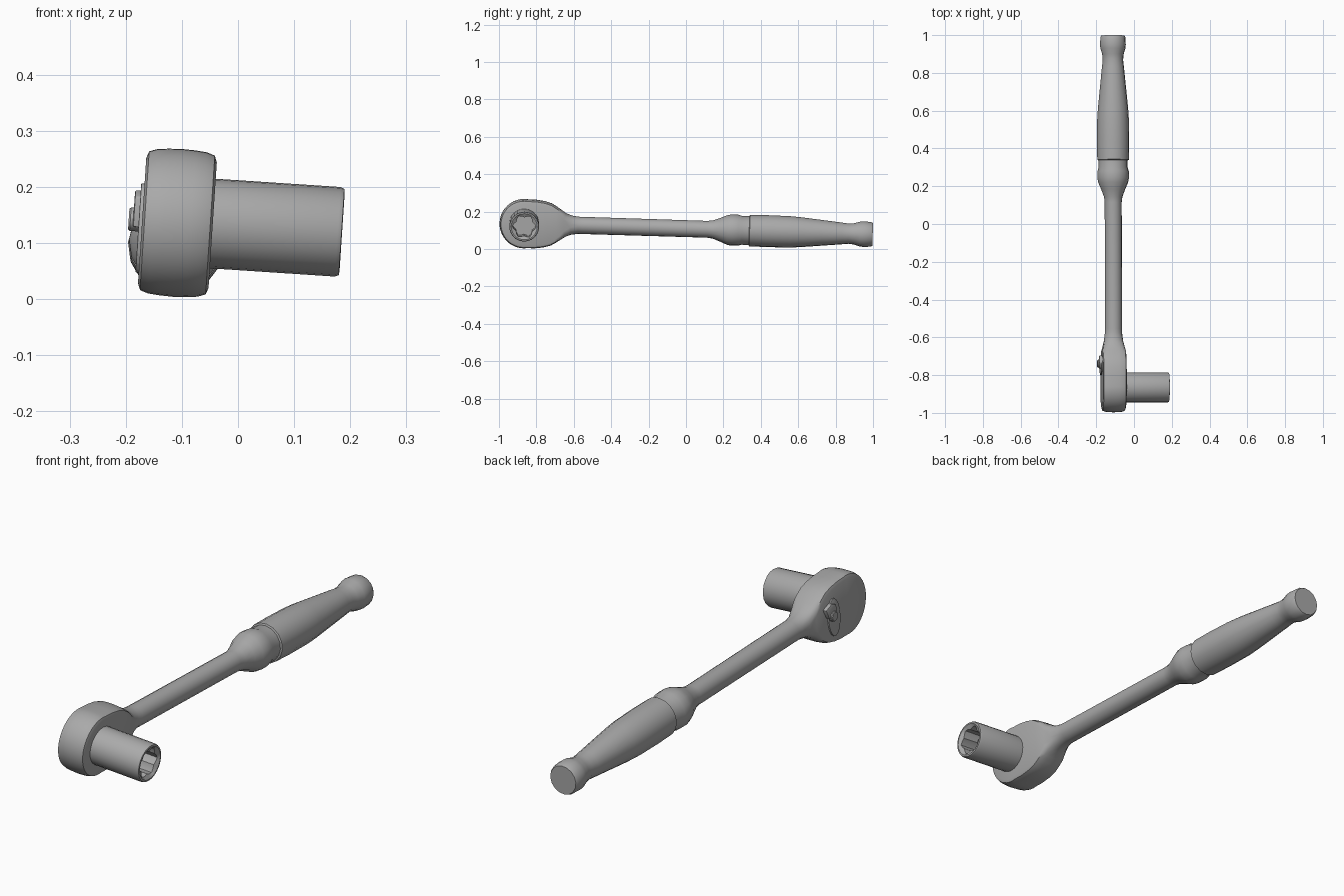
import bpy, bmesh, math
from mathutils import Matrix

if "Cube" in bpy.data.objects:
    bpy.data.objects.remove(bpy.data.objects["Cube"])

# Tool frame: origin at head centre, handle along +y, drive along +x
FRAME = (Matrix.Translation((-0.108, -0.865, 0.136))
         @ Matrix.Rotation(0.066, 4, 'Y') @ Matrix.Rotation(-0.031, 4, 'X'))

steel = bpy.data.materials.new("grey steel")
steel.diffuse_color = (0.4, 0.4, 0.4, 1)
steel.use_nodes = True
steel.node_tree.nodes["Principled BSDF"].inputs["Base Color"].default_value = steel.diffuse_color


def finish(name, bm, angle=35):
    bmesh.ops.remove_doubles(bm, verts=bm.verts, dist=0.0004)
    bmesh.ops.recalc_face_normals(bm, faces=bm.faces)
    me = bpy.data.meshes.new(name)
    bm.to_mesh(me)
    bm.free()
    ob = bpy.data.objects.new(name, me)
    bpy.context.collection.objects.link(ob)
    me.materials.append(steel)
    ob.matrix_world = FRAME
    bpy.ops.object.select_all(action='DESELECT')
    ob.select_set(True)
    bpy.context.view_layer.objects.active = ob
    bpy.ops.object.shade_smooth_by_angle(angle=math.radians(angle))
    return ob


def loft(name, rings, angle=35):
    """Skin closed rings of equal length and cap both ends."""
    bm = bmesh.new()
    loops = [[bm.verts.new(p) for p in r] for r in rings]
    n = len(loops[0])
    for a, b in zip(loops, loops[1:]):
        for i in range(n):
            j = (i + 1) % n
            bm.faces.new((a[i], a[j], b[j], b[i]))
    bm.faces.new(loops[0])
    bm.faces.new(loops[-1])
    return finish(name, bm, angle)


def ring_y(y, r, n=16):
    return [(r * math.cos(i * math.tau / n), y, r * math.sin(i * math.tau / n))
            for i in range(n)]


def ring_x(x, r, n=24, lobe=0, y=0, z=0):
    pts = []
    for i in range(n):
        a = i * math.tau / n
        q = r + lobe * math.cos(6 * a)
        pts.append((x, y + q * math.cos(a), z + q * math.sin(a)))
    return pts


def prism(name, outline, x0, x1, bevel):
    """Extrude a (y, z) outline along x and soften its edges."""
    bm = bmesh.new()
    f = bm.faces.new([bm.verts.new((x0, y, z)) for y, z in outline])
    ext = bmesh.ops.extrude_face_region(bm, geom=[f])
    for v in ext['geom']:
        if isinstance(v, bmesh.types.BMVert):
            v.co.x = x1
    bmesh.ops.bevel(bm, geom=bm.edges[:], offset=bevel, segments=2,
                    profile=0.5, affect='EDGES')
    return finish(name, bm)


# Ratchet head: round body with softly crowned rim, melting into the round neck
R, W, NECK = 0.132, 0.063, 0.046
half = [(-R * math.cos(a), R * math.sin(a))
        for a in [math.radians(d) for d in range(0, 100, 9)]]
half += [(0.06, 0.130), (0.105, 0.124), (0.145, 0.113), (0.175, 0.095),
         (0.20, 0.078), (0.225, 0.062), (0.255, 0.051), (0.29, NECK), (0.31, NECK)]
rim = [(1, 0.020), (0.93, 0.008), (0.70, 0.003), (0.38, 0.001), (0, 0)]
rim += [(-x, d) for x, d in rim[-2::-1]]

bm = bmesh.new()
grid = []
for i, (y, z) in enumerate(half):
    p, q = half[max(i - 1, 0)], half[min(i + 1, len(half) - 1)]
    ty, tz = (0, 1) if i == 0 else (q[0] - p[0], q[1] - p[1])
    length = math.hypot(ty, tz)
    ny, nz = -tz / length, ty / length
    t = min(max((y - 0.19) / 0.10, 0), 1)
    t = t * t * (3 - 2 * t)
    row = []
    for k, (fx, inset) in enumerate(rim):
        a = math.pi * k / (len(rim) - 1)
        x = (1 - t) * W * fx + t * NECK * math.cos(a)
        d = (1 - t) * inset + t * z * (1 - math.sin(a))
        row.append((x, y - ny * d, max(z - nz * d, 0)))
    grid.append(row)
for s in (1, -1):
    g = [[bm.verts.new((x, y, s * z)) for x, y, z in r] for r in grid]
    for a, b in zip(g, g[1:]):
        for k in range(len(rim) - 1):
            bm.faces.new((a[k], a[k + 1], b[k + 1], b[k]))
    if s == 1:
        upper = g
for k in (0, -1):        # flat sides
    for i in range(len(half) - 1):
        bm.faces.new((upper[i][k], upper[i + 1][k], g[i + 1][k], g[i][k]))
bmesh.ops.remove_doubles(bm, verts=bm.verts, dist=0.0004)
bmesh.ops.dissolve_degenerate(bm, edges=bm.edges, dist=0.0004)
finish("ratchet_head", bm, 50)

# Shaft and collar
shaft = [(0.30, 0.046), (0.98, 0.045), (1.01, 0.049), (1.05, 0.064), (1.085, 0.079),
         (1.11, 0.084), (1.145, 0.083), (1.165, 0.077), (1.22, 0.077)]
loft("shaft_and_collar", [ring_y(*p) for p in shaft])

# Grip with a flared end
grip = [(1.203, 0.079), (1.206, 0.084), (1.30, 0.0855), (1.42, 0.084), (1.48, 0.080),
        (1.59, 0.069), (1.70, 0.058), (1.735, 0.054), (1.765, 0.057), (1.795, 0.066),
        (1.815, 0.0685), (1.855, 0.066), (1.864, 0.061)]
loft("grip", [ring_y(*p) for p in grip])

# Socket with a six-lobed opening
outer = [(0.05, 0.080), (0.286, 0.080), (0.293, 0.077), (0.294, 0.070)]
rings = [ring_x(x, r, z=0.003) for x, r in outer]
rings += [ring_x(0.284, 0.056, lobe=0.007, z=0.003), ring_x(0.16, 0.056, lobe=0.007, z=0.003)]
loft("socket", rings)

# Direction selector: lens plate, lever wing and thumb knob on the -x side
lens = [(0.105 + 0.04 * math.cos(a), -0.01 + 0.08 * math.sin(a))
        for a in [i * math.tau / 20 for i in range(20)]]
prism("selector_plate", lens, -0.069, -0.055, 0.002)
prism("selector_lever", [(0.10, -0.01), (0.15, 0.0), (0.17, 0.045), (0.13, 0.058), (0.10, 0.045)],
      -0.079, -0.055, 0.004)
loft("selector_knob", [ring_x(x, r, 12, y=0.125, z=0.005) for x, r in
                       ((-0.055, 0.021), (-0.084, 0.021), (-0.087, 0.018))])
